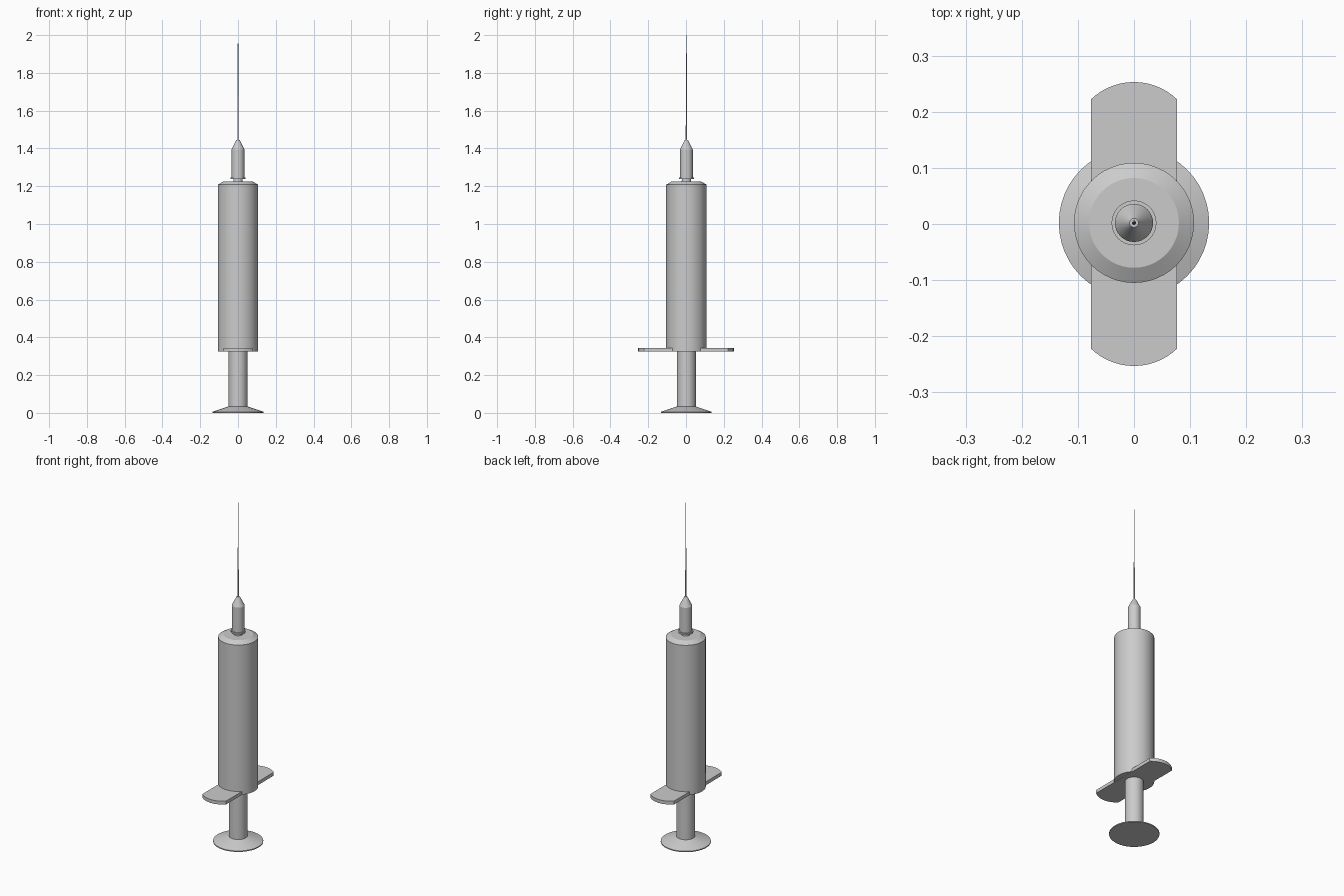
import bpy, bmesh, math

if "Cube" in bpy.data.objects:
    bpy.data.objects.remove(bpy.data.objects["Cube"])

CY = 0.002   # round parts sit a hair behind the flange centre


def finish(bm, name, smooth=True):
    bmesh.ops.recalc_face_normals(bm, faces=bm.faces)
    mesh = bpy.data.meshes.new(name)
    bm.to_mesh(mesh)
    bm.free()
    ob = bpy.data.objects.new(name, mesh)
    bpy.context.collection.objects.link(ob)
    if smooth:
        bpy.ops.object.select_all(action='DESELECT')
        ob.select_set(True)
        bpy.context.view_layer.objects.active = ob
        bpy.ops.object.shade_smooth_by_angle(angle=math.radians(25))
    return ob


def lathe(name, profile, sides=48):
    """Revolve (radius, z) points about the vertical axis and cap both ends."""
    bm = bmesh.new()
    rings = []
    for r, z in profile:
        rings.append([bm.verts.new((r * math.cos(2 * math.pi * i / sides),
                                    CY + r * math.sin(2 * math.pi * i / sides), z))
                      for i in range(sides)])
    for a, b in zip(rings, rings[1:]):
        for i in range(sides):
            j = (i + 1) % sides
            bm.faces.new((a[i], a[j], b[j], b[i]))
    bm.faces.new(rings[0])
    bm.faces.new(rings[-1])
    return finish(bm, name)


# Plunger with flared thumb rest
lathe("plunger", [(0.134, 0), (0.134, 0.006), (0.05, 0.034), (0.05, 0.326)])

# Barrel with sloped shoulder
lathe("barrel", [(0.107, 0.325), (0.107, 1.208), (0.08, 1.224)])

# Nozzle between barrel and hub
lathe("nozzle", [(0.025, 1.22), (0.023, 1.26)], 32)

# Needle hub with bottom collar and tapered tip
lathe("needle_hub", [(0.040, 1.238), (0.040, 1.247), (0.034, 1.247),
                     (0.034, 1.395), (0.011, 1.44), (0.008, 1.446)], 32)

# Needle
lathe("needle", [(0.004, 1.44), (0.003, 1.56), (0.002, 1.9), (0.0008, 2.0)], 12)

# Finger flange: straight sides, arched ends
half_w, tip, R = 0.077, 0.253, 0.111
ang = math.asin(half_w / R)
arc = [(R * math.sin(t), tip - R + R * math.cos(t))
       for t in (ang - 2 * ang * i / 14 for i in range(15))]
outline = arc + [(-x, -y) for x, y in arc]
bm = bmesh.new()
face = bm.faces.new([bm.verts.new((x, y, 0.324)) for x, y in outline])
up = bmesh.ops.extrude_face_region(bm, geom=[face])
bmesh.ops.translate(bm, vec=(0, 0, 0.02),
                    verts=[v for v in up["geom"] if isinstance(v, bmesh.types.BMVert)])
finish(bm, "finger_flange")
